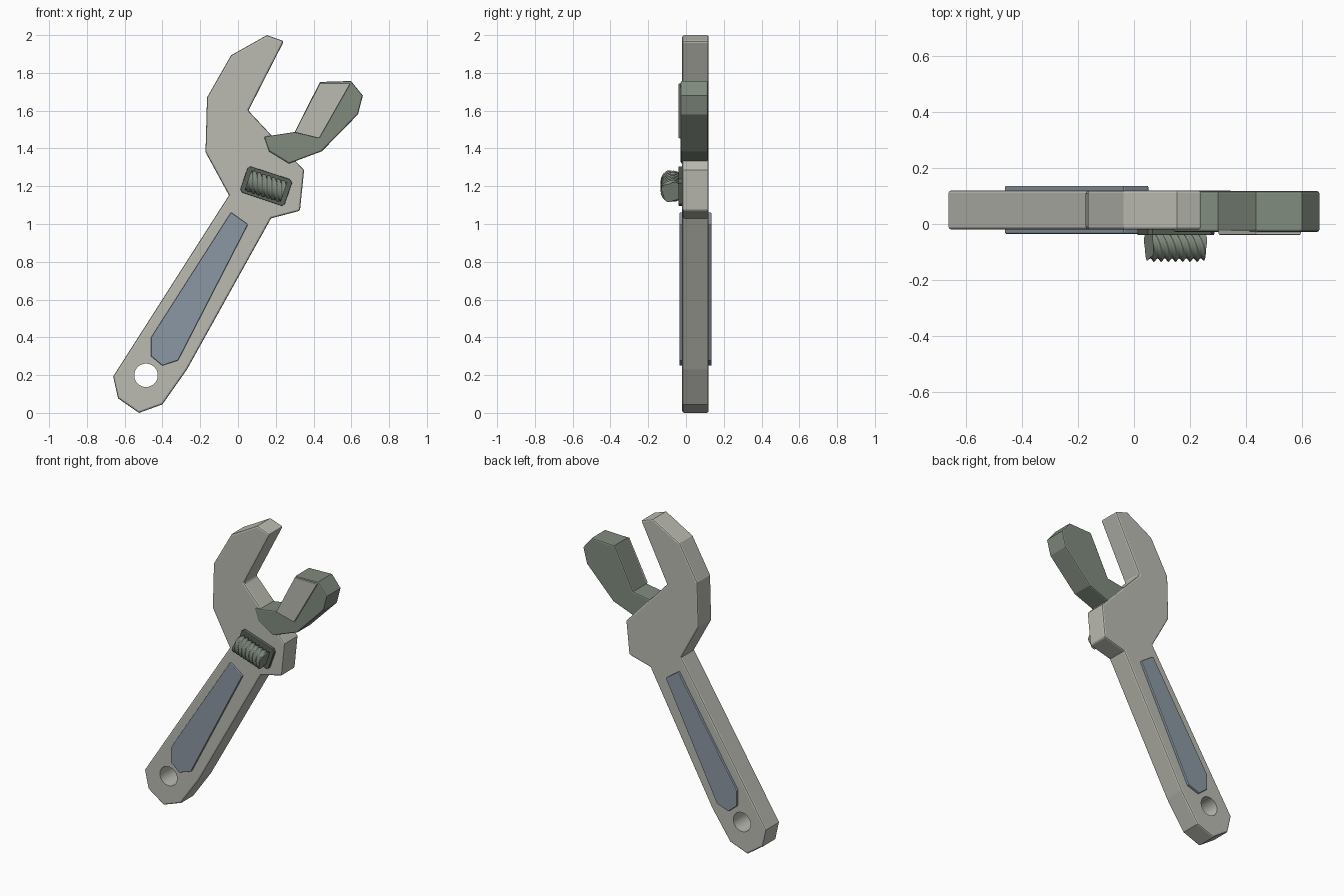
import bpy, bmesh, math
from mathutils import Matrix, Vector

if "Cube" in bpy.data.objects:
    bpy.data.objects.remove(bpy.data.objects["Cube"])


def material(name, rgb):
    m = bpy.data.materials.new(name)
    m.diffuse_color = (*rgb, 1)
    m.use_nodes = True
    m.node_tree.nodes["Principled BSDF"].inputs["Base Color"].default_value = m.diffuse_color
    return m


STEEL = material("steel", (0.50, 0.50, 0.45))
DARK = material("dark_steel", (0.22, 0.26, 0.21))
GRIP = material("grip_blue_grey", (0.26, 0.31, 0.37))
BLACK = material("shadow_steel", (0.10, 0.12, 0.10))


def add(name, bm, mat):
    bmesh.ops.recalc_face_normals(bm, faces=bm.faces)
    me = bpy.data.meshes.new(name)
    bm.to_mesh(me)
    bm.free()
    ob = bpy.data.objects.new(name, me)
    bpy.context.collection.objects.link(ob)
    if mat:
        me.materials.append(mat)
    return ob


def plate(name, pts, y0, y1, mat, bevel=0.0):
    """Extrude an x-z outline between two depths, with softened rims."""
    bm = bmesh.new()
    f = bm.faces.new([bm.verts.new((x, y0, z)) for x, z in pts])
    r = bmesh.ops.extrude_face_region(bm, geom=[f])
    verts = [g for g in r["geom"] if isinstance(g, bmesh.types.BMVert)]
    bmesh.ops.translate(bm, verts=verts, vec=(0, y1 - y0, 0))
    ob = add(name, bm, mat)
    if bevel:
        b = ob.modifiers.new("rim", "BEVEL")
        b.width, b.segments = bevel, 2
        b.limit_method, b.angle_limit = "ANGLE", math.radians(65)
    return ob


# handle and fixed jaw in one piece
body = plate("wrench_body", [
    (-0.524, 0.0), (-0.40, 0.045), (-0.27, 0.23), (0.175, 1.03), (0.328, 1.07),
    (0.35, 1.285), (0.055, 1.60), (0.243, 1.968), (0.153, 2.0), (-0.037, 1.893),
    (-0.164, 1.67), (-0.172, 1.38), (-0.048, 1.152), (-0.661, 0.193),
    (-0.635, 0.077)], -0.02, 0.12, STEEL, 0.01)

# hanging hole
bm = bmesh.new()
bmesh.ops.create_cone(bm, cap_ends=True, segments=32, radius1=0.062,
                      radius2=0.062, depth=1,
                      matrix=Matrix.Translation((-0.487, 0, 0.199))
                      @ Matrix.Rotation(math.pi / 2, 4, "X"))
cutter = add("hole_cutter", bm, None)
cutter.hide_render = True
cutter.hide_set(True)
cut = body.modifiers.new("hole", "BOOLEAN")
cut.object, cut.operation, cut.solver = cutter, "DIFFERENCE", "EXACT"

# raised grip panels, front and back
grip = [(-0.037, 1.062), (0.053, 0.998), (-0.317, 0.278), (-0.40, 0.25),
        (-0.46, 0.30), (-0.46, 0.40)]
for side, y0, y1 in (("front", -0.035, 0.0), ("back", 0.10, 0.136)):
    plate("grip_panel_" + side, grip, y0, y1, GRIP, 0.005)

# sliding jaw and its raised face
plate("sliding_jaw", [
    (0.138, 1.462), (0.30, 1.487), (0.434, 1.752), (0.598, 1.757), (0.661, 1.68),
    (0.635, 1.58), (0.444, 1.385), (0.27, 1.32), (0.164, 1.385)],
    -0.028, 0.117, DARK, 0.008)
plate("jaw_face_panel", [(0.434, 1.745), (0.596, 1.745), (0.43, 1.453),
                         (0.30, 1.485)], -0.039, 0.0, STEEL, 0.004)

# worm seat
plate("worm_seat", [
    (0.066, 1.305), (0.275, 1.237), (0.286, 1.217), (0.247, 1.105),
    (0.232, 1.096), (0.022, 1.166), (0.012, 1.184), (0.05, 1.295)],
    -0.04, 0.0, BLACK, 0.004)

# threaded adjusting worm
length, pitch, starts, ring, steps = 0.20, 0.027, 4, 32, 64
axis = Vector((0.95, 0, -0.312)).normalized()
up = Vector((0.312, 0, 0.95)).normalized()
front = Vector((0, -1, 0))
centre = Vector((0.148, -0.075, 1.2))
bm = bmesh.new()
rows = []
for i in range(steps + 1):
    t = (i / steps - 0.5) * length
    row = []
    for j in range(ring):
        a = 2 * math.pi * j / ring
        wave = 0.5 + 0.5 * math.cos(2 * math.pi * t / pitch + starts * a)
        r = 0.047 + 0.013 * wave
        row.append(bm.verts.new(centre + axis * t + front * r * math.cos(a)
                                + up * r * math.sin(a)))
    rows.append(row)
for a, b in zip(rows, rows[1:]):
    for j in range(ring):
        k = (j + 1) % ring
        bm.faces.new((a[j], a[k], b[k], b[j])).smooth = True
bm.faces.new(rows[0])
bm.faces.new(rows[-1])
add("adjusting_worm", bm, DARK)
